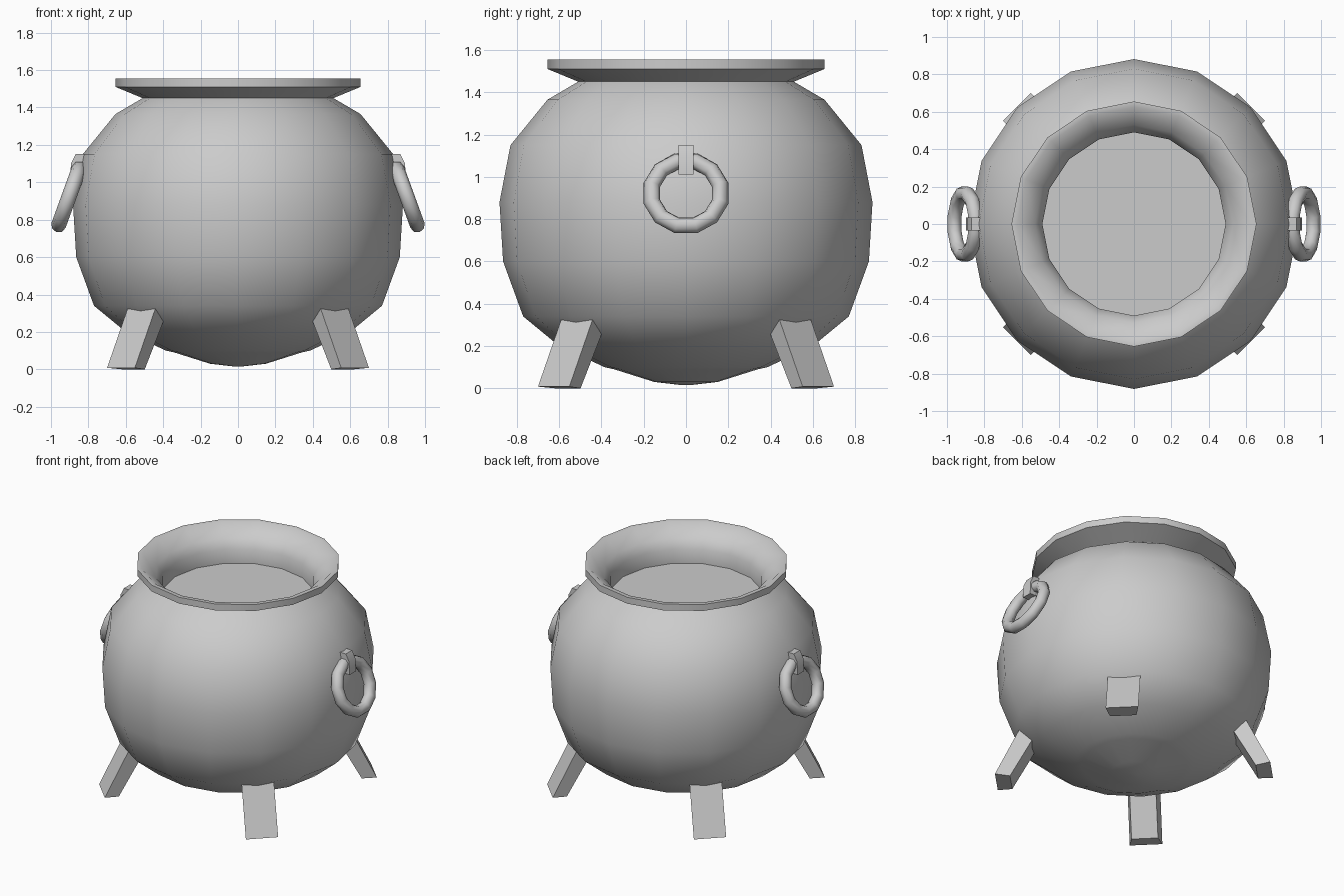
import bpy, bmesh
from math import pi, cos, sin, radians
from mathutils import Matrix

if "Cube" in bpy.data.objects:
    bpy.data.objects.remove(bpy.data.objects["Cube"])

SIDES = 16


def make_object(name, bm, angle=40):
    bmesh.ops.recalc_face_normals(bm, faces=bm.faces)
    mesh = bpy.data.meshes.new(name)
    bm.to_mesh(mesh)
    bm.free()
    obj = bpy.data.objects.new(name, mesh)
    bpy.context.collection.objects.link(obj)
    bpy.ops.object.select_all(action='DESELECT')
    obj.select_set(True)
    bpy.context.view_layer.objects.active = obj
    bpy.ops.object.shade_smooth_by_angle(angle=radians(angle))
    return obj


def lathe(name, profile, angle=40):
    """Revolve (radius, z) points; both ends are capped with a polygon."""
    bm = bmesh.new()
    rings = [[bm.verts.new((r * cos(2 * pi * i / SIDES), r * sin(2 * pi * i / SIDES), z))
              for i in range(SIDES)] for r, z in profile]
    for a, b in zip(rings, rings[1:]):
        for i in range(SIDES):
            j = (i + 1) % SIDES
            bm.faces.new((a[i], a[j], b[j], b[i]))
    bm.faces.new(rings[0])
    bm.faces.new(rings[-1])
    return make_object(name, bm, angle)


def loft(name, bottom, top, matrix, angle=40):
    """Solid between two matching point loops."""
    bm = bmesh.new()
    a = [bm.verts.new(p) for p in bottom]
    b = [bm.verts.new(p) for p in top]
    n = len(a)
    for i in range(n):
        j = (i + 1) % n
        bm.faces.new((a[i], a[j], b[j], b[i]))
    bm.faces.new(a)
    bm.faces.new(b)
    bm.transform(matrix)
    return make_object(name, bm, angle)


# Pot: domed base, belly, neck, flared lip, inner throat and flat filling
lathe("pot_body", [
    (0.02, 0.015), (0.15, 0.03), (0.34, 0.09), (0.385, 0.10), (0.60, 0.20),
    (0.77, 0.34), (0.865, 0.60), (0.882, 0.88), (0.83, 1.15), (0.655, 1.365),
    (0.51, 1.45), (0.655, 1.51), (0.655, 1.555), (0.625, 1.555),
    (0.53, 1.48), (0.49, 1.42), (0.49, 1.32)])

# Four splayed legs on the diagonals
foot = [(0.885, -0.105, 0.008), (0.885, 0.105, 0.008), (0.79, 0.085, 0), (0.79, -0.085, 0)]
hip = [(0.72, -0.105, 0.345), (0.72, 0.105, 0.345), (0.60, 0.085, 0.345), (0.60, -0.085, 0.345)]
for k, name in enumerate(("back_right", "back_left", "front_left", "front_right")):
    loft(name + "_leg", foot, hip, Matrix.Rotation(pi / 4 + k * pi / 2, 4, 'Z'))

# Ring handles and their brackets, one on each side
bracket = [(0.79, 1.15), (0.868, 1.15), (0.893, 1.10), (0.898, 1.01), (0.79, 1.01)]
for side, turn in (("right", 0), ("left", pi)):
    spin = Matrix.Rotation(turn, 4, 'Z')
    loft(side + "_bracket", [(x, -0.035, z) for x, z in bracket],
         [(x, 0.035, z) for x, z in bracket], spin, 30)
    bpy.ops.mesh.primitive_torus_add(major_segments=12, minor_segments=8,
                                     major_radius=0.167, minor_radius=0.04)
    ring = bpy.context.object
    ring.name = side + "_ring_handle"
    ring.data.transform(spin @ Matrix.Translation((0.904, 0, 0.922))
                        @ Matrix.Rotation(radians(70), 4, 'Y')
                        @ Matrix.Rotation(pi / 12, 4, 'Z'))
    bpy.ops.object.shade_smooth_by_angle(angle=radians(60))
